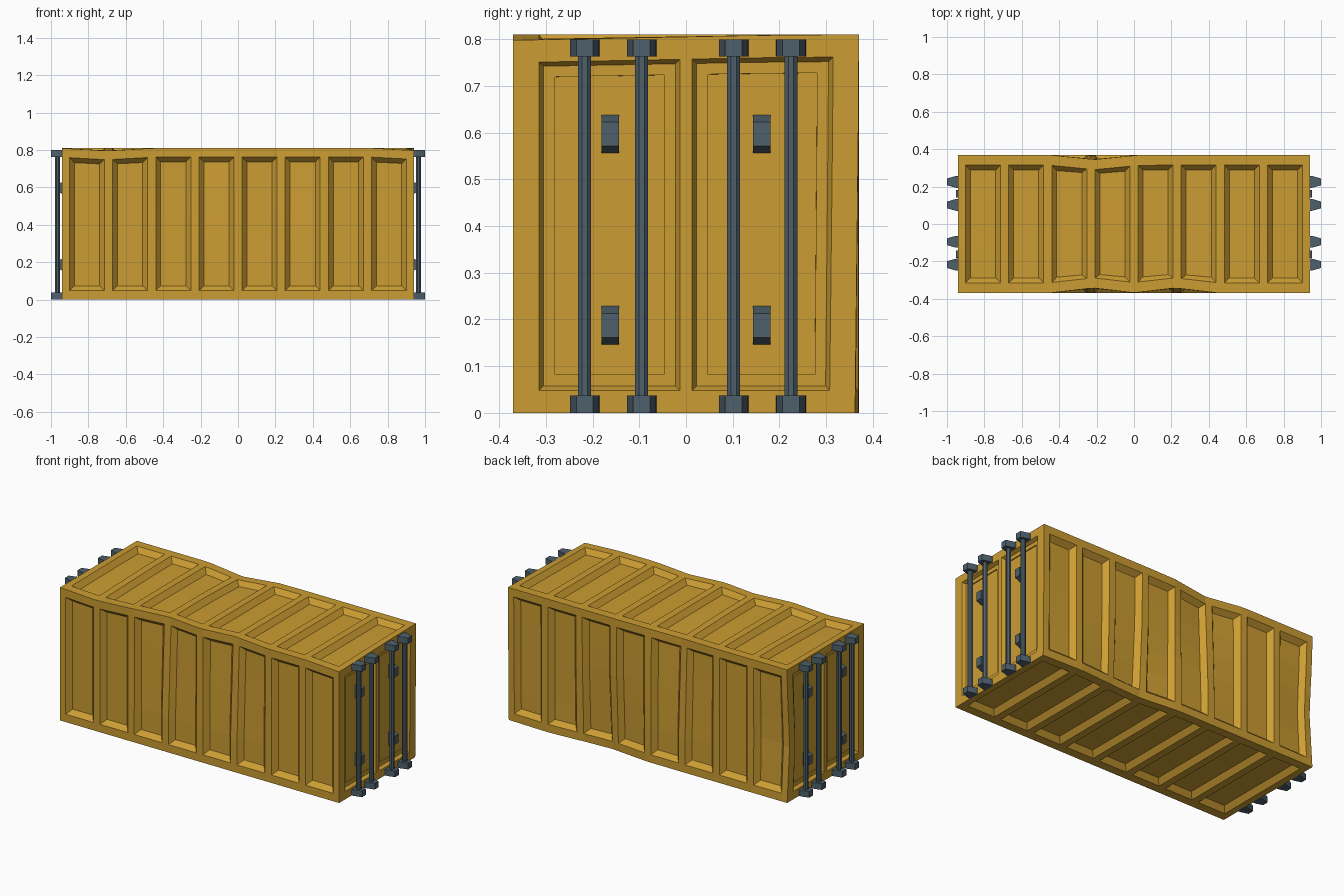
import bpy, bmesh, math
from mathutils import Vector

if "Cube" in bpy.data.objects:
    bpy.data.objects.remove(bpy.data.objects["Cube"])

HX, HY, TOP = 0.94, 0.37, 0.81          # half length, half width, height
PITCH, PANEL = 0.2307, 0.187            # rib spacing, recess width


def material(name, rgb):
    m = bpy.data.materials.new(name)
    m.diffuse_color = (*rgb, 1)
    m.use_nodes = True
    m.node_tree.nodes["Principled BSDF"].inputs["Base Color"].default_value = m.diffuse_color
    return m


yellow = material("yellow paint", (0.60, 0.335, 0.032))
steel = material("blue grey steel", (0.075, 0.115, 0.145))


def finish(name, bm, mat):
    bmesh.ops.recalc_face_normals(bm, faces=bm.faces[:])
    me = bpy.data.meshes.new(name)
    bm.to_mesh(me)
    bm.free()
    me.materials.append(mat)
    ob = bpy.data.objects.new(name, me)
    bpy.context.collection.objects.link(ob)
    return ob


def cut(bm, axis, value, faces=None):
    co, no = Vector(), Vector()
    co[axis], no[axis] = value, 1
    faces = bm.faces[:] if faces is None else faces
    edges = {e for f in faces for e in f.edges}
    verts = {v for f in faces for v in f.verts}
    bmesh.ops.bisect_plane(bm, geom=faces + list(edges) + list(verts),
                           dist=1e-5, plane_co=co, plane_no=no)


# ---- container shell: box with recessed panels
bm = bmesh.new()
bmesh.ops.create_cube(bm, size=1)
for v in bm.verts:
    v.co = (v.co.x * 2 * HX, v.co.y * 2 * HY, (v.co.z + 0.5) * TOP)
for i in range(8):
    c = (i - 3.5) * PITCH
    for s in (-1, 1):
        cut(bm, 0, c + s * PANEL / 2)
for y in (-0.315, 0.315):
    cut(bm, 1, y)
for z in (0.048, 0.762):
    cut(bm, 2, z)
bm.normal_update()

panels, ends = [], []
for f in bm.faces:
    c, n = f.calc_center_median(), f.normal
    k = c.x / PITCH + 3.5
    on_rib = abs(k - round(k)) < 0.1
    mid_z, mid_y = abs(c.z - 0.405) < 0.02, abs(c.y) < 0.02
    if abs(n.x) > 0.9 and mid_z and mid_y:
        ends.append(f)
    elif on_rib and ((abs(n.y) > 0.9 and mid_z) or (abs(n.z) > 0.9 and mid_y)):
        panels.append(f)
bmesh.ops.inset_individual(bm, faces=panels, thickness=0.037, depth=-0.03)

# ---- paired doors on both ends
for s in (-1, 1):
    for y in (-0.013, 0.013):
        faces = [f for f in bm.faces if f.normal.x * s > 0.9
                 and abs(f.calc_center_median().x - s * HX) < 1e-4
                 and 0.2 < f.calc_center_median().z < 0.6
                 and abs(f.calc_center_median().y) < 0.31]
        cut(bm, 1, y, faces)
bm.normal_update()
doors = [f for f in bm.faces if abs(f.normal.x) > 0.9
         and abs(abs(f.calc_center_median().x) - HX) < 1e-4
         and abs(abs(f.calc_center_median().y) - 0.164) < 0.02
         and abs(f.calc_center_median().z - 0.405) < 0.02]
for t, d in ((0.014, -0.02), (0.034, 0), (0.0005, -0.006)):
    bmesh.ops.inset_individual(bm, faces=doors, thickness=t, depth=d)

# ---- extra loops, then dents in the walls and roof
for z in (0.2, 0.33, 0.46, 0.6):
    cut(bm, 2, z)
for y in (-0.15, 0, 0.15):
    cut(bm, 1, y)


def tent(d, r):
    return max(0.0, 1 - abs(d) / r)


# wall dents: side, x, z, depth, x radius, z radius
WALL = [(-1, -0.22, 0.81, 0.028, 0.24, 0.6), (-1, 0.22, 0.81, 0.028, 0.24, 0.6),
        (1, -0.21, 0.81, 0.025, 0.25, 0.6), (1, 0.30, 0.0, 0.03, 0.3, 0.5),
        (1, -0.94, 0.35, 0.025, 0.25, 0.35), (1, 0.94, 0.0, 0.008, 0.25, 0.7)]
# roof dents: x, y, depth, x radius, y radius
ROOF = [(-0.70, -0.37, 0.014, 0.25, 0.5), (0.94, -0.37, 0.012, 0.22, 0.6),
        (-0.21, 0.37, 0.012, 0.24, 0.4)]
for v in bm.verts:
    x, y, z = v.co
    wall = min(1, max(0, (abs(y) - 0.15) / 0.17))
    roof = min(1, max(0, (z - 0.55) / 0.2))
    for s, dx, dz, d, rx, rz in WALL:
        if y * s > 0:
            v.co.y -= s * d * wall * tent(x - dx, rx) * tent(z - dz, rz)
    for dx, dy, d, rx, ry in ROOF:
        v.co.z -= d * roof * tent(x - dx, rx) * tent(y - dy, ry)
finish("container_shell", bm, yellow)


def prism(bm, a, b):
    """Closed solid between two matching outlines."""
    va, vb = [bm.verts.new(p) for p in a], [bm.verts.new(p) for p in b]
    bm.faces.new(va)
    bm.faces.new(vb[::-1])
    for i in range(len(va)):
        j = (i + 1) % len(va)
        bm.faces.new((va[i], vb[i], vb[j], va[j]))


for s, side in ((-1, "left"), (1, "right")):
    # ---- vertical lock bars
    bm = bmesh.new()
    for y in (-0.217, -0.095, 0.102, 0.225):
        ring = [(s * 0.965 + 0.015 * math.cos(a), y + 0.015 * math.sin(a))
                for a in (math.tau * (i + 0.5) / 8 for i in range(8))]
        prism(bm, [(*p, 0.01) for p in ring], [(*p, 0.79) for p in ring])
    finish(side + "_lock_bars", bm, steel)

    # ---- tapered keepers at bar ends
    bm = bmesh.new()
    for y in (-0.217, -0.095, 0.102, 0.225):
        for z0, z1 in ((0.0, 0.037), (0.763, 0.80)):
            shape = [(s * 0.935, y - 0.032), (s * 0.955, y - 0.031), (s * 1.0, y - 0.018),
                     (s * 1.0, y + 0.018), (s * 0.955, y + 0.031), (s * 0.935, y + 0.032)]
            prism(bm, [(*p, z0) for p in shape], [(*p, z1) for p in shape])
    finish(side + "_bar_keepers", bm, steel)

    # ---- door handles
    bm = bmesh.new()
    for y in (-0.162, 0.162):
        for z in (0.145, 0.555):
            shape = [(0.91, z), (0.953, z + 0.016), (0.953, z + 0.068), (0.91, z + 0.085)]
            prism(bm, [(s * px, y - 0.019, pz) for px, pz in shape],
                  [(s * px, y + 0.019, pz) for px, pz in shape])
    finish(side + "_door_handles", bm, steel)
